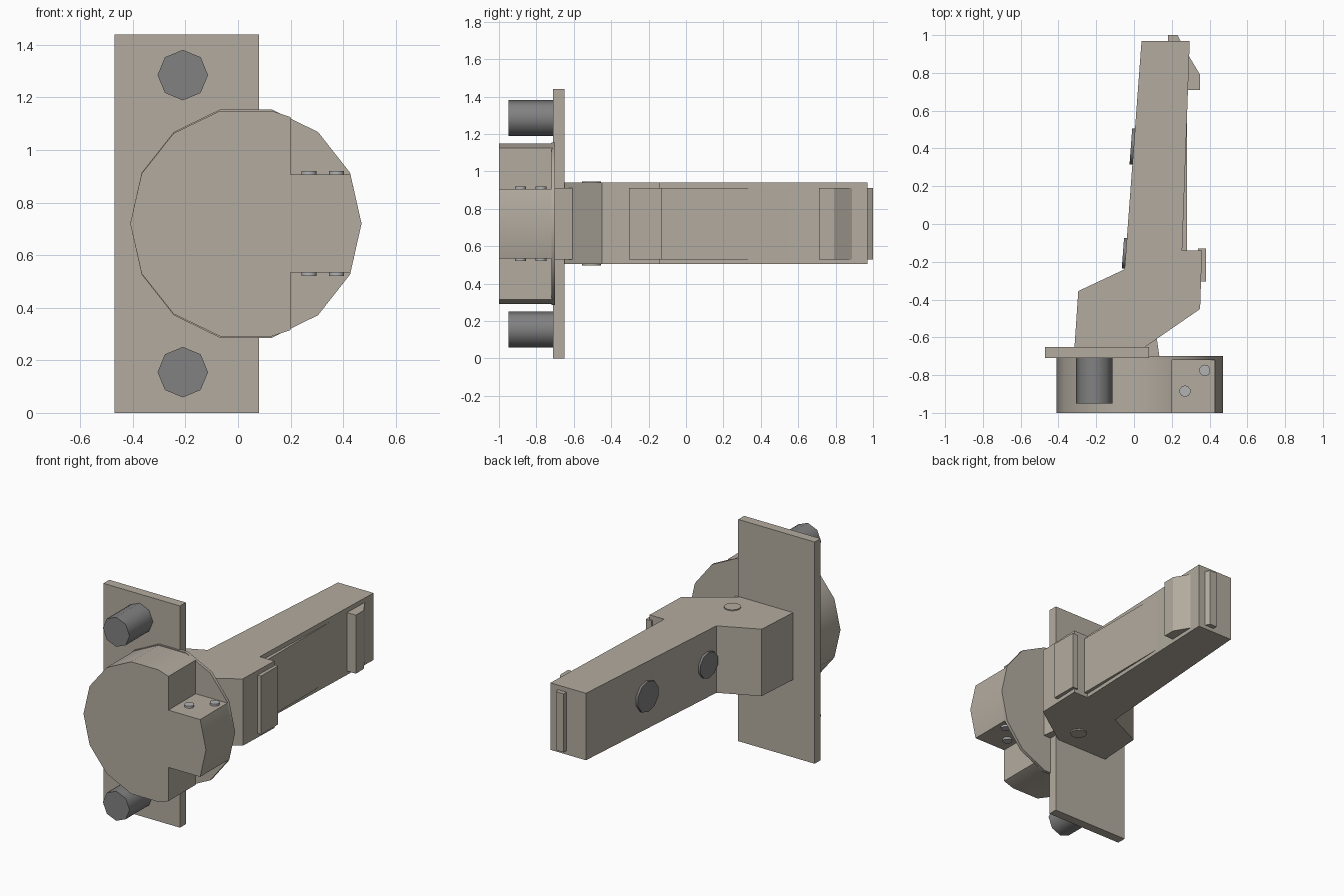
import bpy, bmesh, math
from mathutils import Vector, Matrix

if "Cube" in bpy.data.objects:
    bpy.data.objects.remove(bpy.data.objects["Cube"])

MID = 0.72  # mirror height of the whole hinge


def material(name, rgb):
    m = bpy.data.materials.new(name)
    m.diffuse_color = (*rgb, 1)
    m.use_nodes = True
    m.node_tree.nodes["Principled BSDF"].inputs["Base Color"].default_value = m.diffuse_color
    return m


BODY = material("nickel", (0.45, 0.41, 0.35))
DARK = material("dark_grey", (0.22, 0.22, 0.22))
PIN = material("pin_grey", (0.45, 0.45, 0.45))


def finish(name, bm, mat, smooth=None):
    bmesh.ops.recalc_face_normals(bm, faces=bm.faces)
    me = bpy.data.meshes.new(name)
    bm.to_mesh(me)
    bm.free()
    me.materials.append(mat)
    ob = bpy.data.objects.new(name, me)
    bpy.context.collection.objects.link(ob)
    if smooth:
        bpy.ops.object.select_all(action='DESELECT')
        ob.select_set(True)
        bpy.context.view_layer.objects.active = ob
        bpy.ops.object.shade_smooth_by_angle(angle=math.radians(smooth))
    return ob


def prism(name, pts, lo, hi, axis='Z', mat=BODY, smooth=None):
    """Extrude an (x, y) outline along z, or an (x, z) outline along y."""
    bm = bmesh.new()
    place = (lambda a, b: (a, b, lo)) if axis == 'Z' else (lambda a, b: (a, lo, b))
    face = bm.faces.new([bm.verts.new(place(*p)) for p in pts])
    new = bmesh.ops.extrude_face_region(bm, geom=[face])['geom']
    step = Vector((0, 0, hi - lo)) if axis == 'Z' else Vector((0, hi - lo, 0))
    bmesh.ops.translate(bm, vec=step, verts=[v for v in new if isinstance(v, bmesh.types.BMVert)])
    return finish(name, bm, mat, smooth)


def cylinder(name, start, end, r, sides, mat):
    a, b = Vector(start), Vector(end)
    rot = (b - a).to_track_quat('Z', 'Y').to_matrix().to_4x4()
    bm = bmesh.new()
    bmesh.ops.create_cone(bm, cap_ends=True, segments=sides, radius1=r, radius2=r,
                          depth=(b - a).length, matrix=Matrix.Translation((a + b) / 2) @ rot)
    return finish(name, bm, mat, 50)


def rect(x0, x1, y0, y1):
    return [(x0, y0), (x1, y0), (x1, y1), (x0, y1)]


# mounting plate and its two dowels
prism("mounting_plate", rect(-0.47, 0.08, 0, 1.44), -0.71, -0.65, 'Y')
for s in (-1, 1):
    z = MID + s * 0.565
    cylinder("dowel", (-0.21, -0.71, z), (-0.21, -0.95, z), 0.096, 8, DARK)

# round cup with two corner notches, closed by a thin back disc
ring = [(0.03 + 0.44 * math.cos(i * math.tau / 14), 0.44 * math.sin(i * math.tau / 14))
        for i in range(14)]
half = [(0.428, 0.186), (0.2, 0.186), (0.2, 0.405)] + ring[3:7]
cup = [ring[0]] + half + [ring[7]] + [(x, -z) for x, z in reversed(half)]
prism("cup", [(x, MID + z) for x, z in cup], -1.0, -0.715, 'Y', smooth=30)
prism("cup_back_disc", [(x, MID + z * 1.013) for x, z in ring], -0.72, -0.70, 'Y', smooth=30)

# pivot pins on the notch floors
for s in (-1, 1):
    for x, y in ((0.27, -0.885), (0.375, -0.775)):
        cylinder("pivot_pin", (x, y, MID + s * 0.17), (x, y, MID + s * 0.2), 0.03, 10, PIN)

# cranked arm
arm = [(-0.315, -0.65), (-0.295, -0.355), (-0.05, -0.24), (0.04, 0.97), (0.295, 0.97),
       (0.255, -0.14), (0.36, -0.14), (0.35, -0.45), (0.06, -0.65)]
prism("arm", arm, 0.505, 0.94)

# inner parts of the arm, all of one height
inner = {
    "link": [(0.03, -0.66), (0.12, -0.60), (0.135, -0.705), (0.03, -0.705)],
    "arm_liner": rect(0.15, 0.28, -0.15, 0.71),
    "front_clip": rect(0.34, 0.38, -0.305, -0.13),
    "rear_clip": [(0.25, 0.71), (0.35, 0.71), (0.35, 0.79), (0.29, 0.89), (0.25, 0.89)],
    "end_tab": [(0.18, 0.96), (0.25, 0.96), (0.23, 1.0), (0.18, 1.0)],
}
for name, pts in inner.items():
    prism(name, pts, 0.53, 0.91)

# adjusting screws on the slanted left face
along = Vector((0.09, 1.21, 0)).normalized()
out = Vector((-along.y, along.x, 0))
for y, r in ((0.41, 0.1), (-0.155, 0.085)):
    base = Vector((-0.05 + 0.09 * (y + 0.24) / 1.21, y, MID))
    cylinder("adjusting_screw", base - out * 0.02, base + out * 0.015, r, 10, DARK)

# cross pin through the arm block
cylinder("cross_pin", (0.02, -0.505, 0.497), (0.02, -0.505, 0.947), 0.05, 12, BODY)
